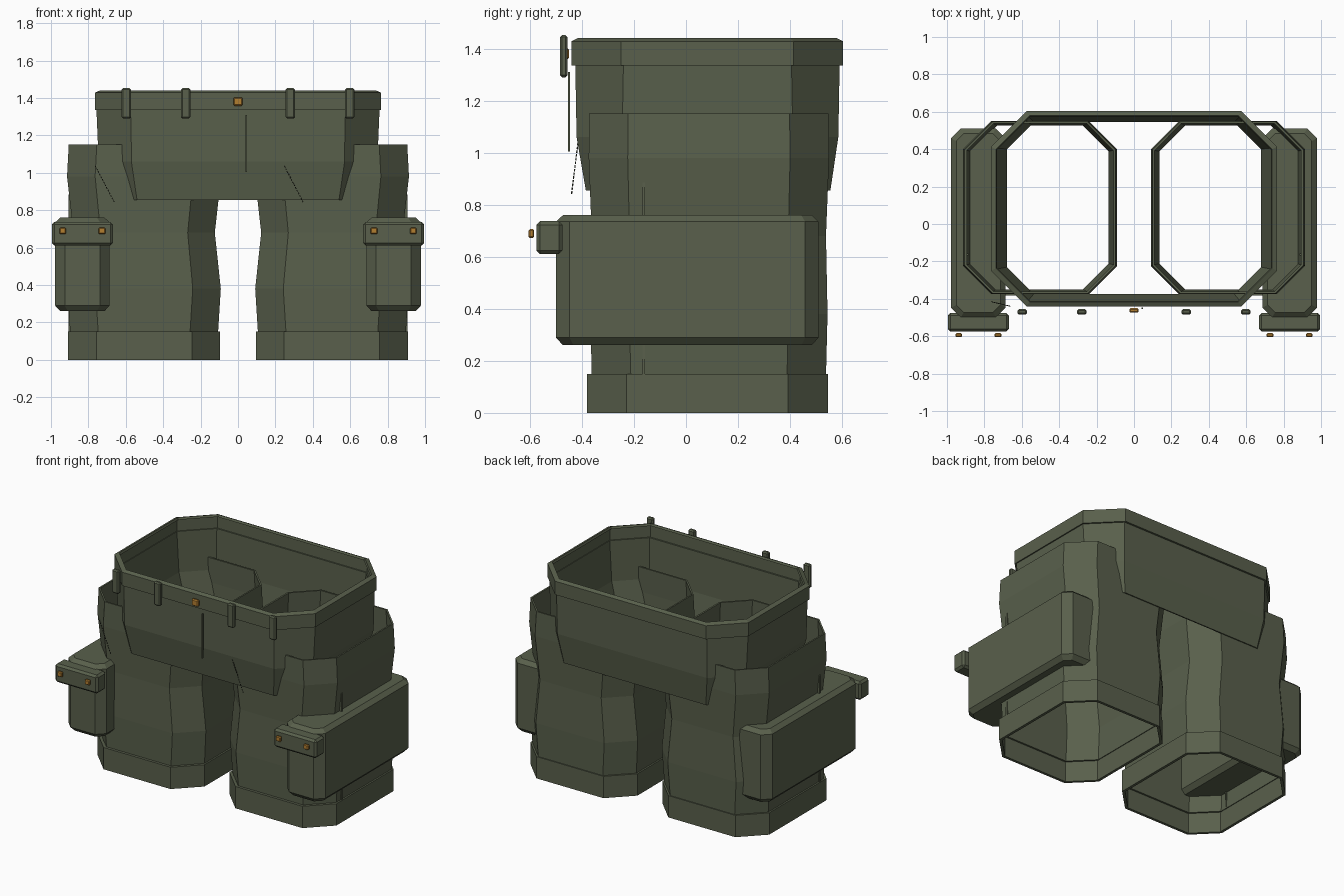
import bpy
import bmesh
from mathutils import Vector, Matrix

if "Cube" in bpy.data.objects:
    bpy.data.objects.remove(bpy.data.objects["Cube"])


def material(name, rgb):
    m = bpy.data.materials.new(name)
    m.diffuse_color = (*rgb, 1)
    m.use_nodes = True
    m.node_tree.nodes["Principled BSDF"].inputs["Base Color"].default_value = m.diffuse_color
    return m


OLIVE = material("olive cloth", (0.10, 0.117, 0.072))
BRASS = material("brass", (0.45, 0.21, 0.03))
THREAD = material("dark thread", (0.03, 0.036, 0.022))


def finish(name, bm, mat):
    bmesh.ops.recalc_face_normals(bm, faces=bm.faces)
    me = bpy.data.meshes.new(name)
    bm.to_mesh(me)
    bm.free()
    me.materials.append(mat)
    ob = bpy.data.objects.new(name, me)
    bpy.context.collection.objects.link(ob)
    return ob


def octagon(cx, cy, hx, hy, c):
    """Rectangle with cut corners, anticlockwise."""
    pts = [(hx, -hy + c), (hx, hy - c), (hx - c, hy), (c - hx, hy),
           (-hx, hy - c), (-hx, c - hy), (c - hx, -hy), (hx - c, -hy)]
    return [(cx + x, cy + y) for x, y in pts]


def loft(name, rings, wall=0.0):
    """Stack octagons (z, cx, cy, hx, hy, cut); open cloth tube if wall is set."""
    bm = bmesh.new()
    loops = [[bm.verts.new((x, y, r[0])) for x, y in octagon(*r[1:])] for r in rings]
    for a, b in zip(loops, loops[1:]):
        for i in range(8):
            j = (i + 1) % 8
            bm.faces.new((a[i], a[j], b[j], b[i]))
    if not wall:
        bm.faces.new(loops[0][::-1])
        bm.faces.new(loops[-1])
    ob = finish(name, bm, OLIVE)
    if wall:
        s = ob.modifiers.new("cloth", "SOLIDIFY")
        s.thickness = wall
        s.offset = -1
    return ob


def box(name, lo, hi, mat, bevel=0.0):
    lo, hi = Vector(lo), Vector(hi)
    bm = bmesh.new()
    bmesh.ops.create_cube(bm, size=1, matrix=Matrix.Translation((lo + hi) / 2)
                          @ Matrix.Diagonal((*(hi - lo), 1)))
    ob = finish(name, bm, mat)
    if bevel:
        b = ob.modifiers.new("edges", "BEVEL")
        b.width = bevel
        b.segments = 1
    return ob


# Seat and waistband
loft("seat", [(0.855, 0, 0.085, 0.69, 0.47, 0.15),
              (1.06, 0, 0.0825, 0.745, 0.503, 0.175),
              (1.34, 0, 0.0825, 0.757, 0.508, 0.185)], 0.012)
loft("waistband", [(1.335, 0, 0.0815, 0.765, 0.522, 0.19),
                   (1.428, 0, 0.0815, 0.765, 0.522, 0.19),
                   (1.44, 0, 0.0815, 0.738, 0.498, 0.18)], 0.016)

# Legs, cuffs and cargo pockets on both sides
for side, s in (("left", -1), ("right", 1)):
    loft(side + "_leg", [(0.14, s * 0.502, 0.088, 0.395, 0.45, 0.15),
                         (0.38, s * 0.502, 0.088, 0.41, 0.456, 0.15),
                         (0.68, s * 0.502, 0.088, 0.378, 0.45, 0.145),
                         (0.98, s * 0.502, 0.088, 0.412, 0.462, 0.15),
                         (1.15, s * 0.502, 0.088, 0.403, 0.46, 0.15)], 0.012)
    loft(side + "_cuff", [(0, s * 0.502, 0.082, 0.407, 0.463, 0.152),
                          (0.15, s * 0.502, 0.082, 0.407, 0.463, 0.152)], 0.02)
    px = s * 0.832
    loft(side + "_pocket", [(0.26, px, 0.005, 0.118, 0.478, 0.04),
                            (0.29, px, 0.005, 0.146, 0.505, 0.052),
                            (0.735, px, 0.005, 0.146, 0.505, 0.052),
                            (0.76, px, 0.005, 0.118, 0.478, 0.04)])
    box(side + "_pocket_flap", (px - 0.163, -0.575, 0.61), (px + 0.163, -0.475, 0.737), OLIVE, 0.014)
    for k, d in (("inner", -0.105), ("outer", 0.105)):
        bx = px + s * d
        box(f"{side}_{k}_snap", (bx - 0.018, -0.605, 0.672), (bx + 0.018, -0.584, 0.706), BRASS, 0.005)
    # Side seam running behind the pocket
    x0, x1 = sorted((s * 0.885, s * 0.907))
    box(side + "_side_seam", (x0, -0.168, 0.15), (x1, -0.157, 0.885), OLIVE)

# Belt loops, waist button and fly
for i, x in enumerate((-0.597, -0.28, 0.28, 0.597)):
    box(f"belt_loop_{i + 1}", (x - 0.025, -0.485, 1.29), (x + 0.025, -0.455, 1.452), OLIVE, 0.008)
box("waist_button", (-0.025, -0.473, 1.358), (0.025, -0.45, 1.403), BRASS, 0.006)
box("fly_seam", (0.041, -0.454, 1.005), (0.049, -0.446, 1.31), OLIVE)

# Dashed slanted pocket stitching
for side, x in (("left", -0.765), ("right", 0.245)):
    a, b = Vector((x, -0.415, 1.04)), Vector((x + 0.105, -0.44, 0.84))
    rot = (b - a).to_track_quat("Z", "Y").to_matrix().to_4x4()
    bm = bmesh.new()
    for k in range(14):
        bmesh.ops.create_cube(bm, size=1, matrix=Matrix.Translation(a.lerp(b, (k + 0.5) / 14))
                              @ rot @ Matrix.Diagonal((0.004, 0.004, 0.010, 1)))
    finish(side + "_pocket_stitching", bm, THREAD)
